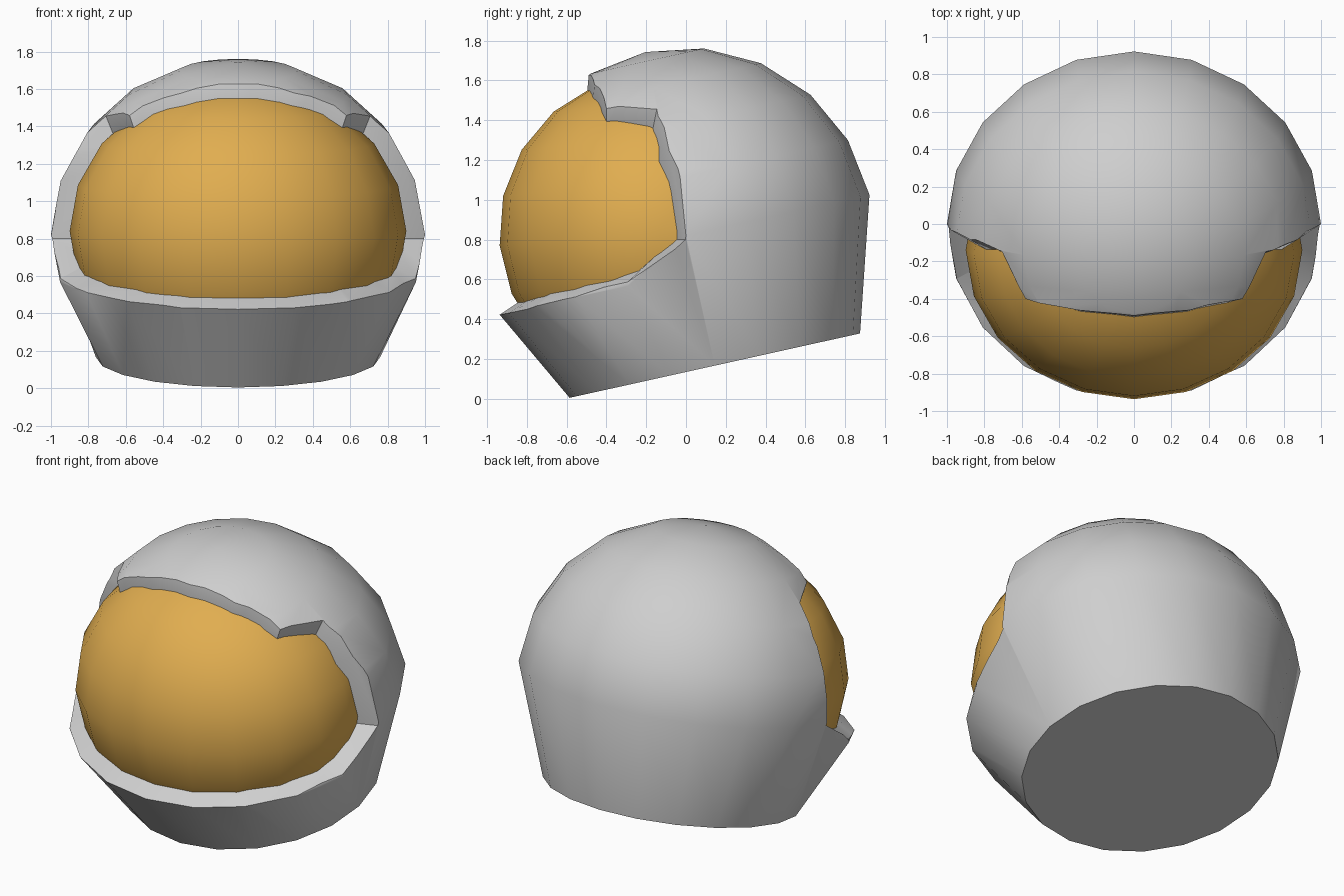
import bpy, bmesh, math
from mathutils import Vector, Matrix

if "Cube" in bpy.data.objects:
    bpy.data.objects.remove(bpy.data.objects["Cube"], do_unlink=True)

SEG = 20
TILT = math.radians(12.5)
CENTRE = Vector((0, 0, 0.82))


def material(name, colour):
    mat = bpy.data.materials.new(name)
    mat.use_nodes = True
    mat.diffuse_color = colour
    mat.node_tree.nodes["Principled BSDF"].inputs["Base Color"].default_value = colour
    return mat


def finish(name, bm, mat=None):
    bmesh.ops.recalc_face_normals(bm, faces=bm.faces)
    mesh = bpy.data.meshes.new(name)
    bm.to_mesh(mesh)
    bm.free()
    obj = bpy.data.objects.new(name, mesh)
    bpy.context.collection.objects.link(obj)
    if mat:
        mesh.materials.append(mat)
    return obj


def smooth(obj, degrees):
    bpy.ops.object.select_all(action='DESELECT')
    obj.select_set(True)
    bpy.context.view_layer.objects.active = obj
    bpy.ops.object.shade_smooth_by_angle(angle=math.radians(degrees))


def bridge(bm, a, b):
    n = len(a)
    for i in range(n):
        j = (i + 1) % n
        bm.faces.new((a[i], a[j], b[j], b[i]))


def fan(bm, ring, tip):
    for i in range(len(ring)):
        bm.faces.new((ring[i], ring[(i + 1) % len(ring)], tip))


grey = material("light_grey", (0.62, 0.62, 0.62, 1))
gold = material("gold", (0.75, 0.42, 0.08, 1))

# Helmet shell: tilted dome, chin lip and tapered neck
bm = bmesh.new()
tilt = Matrix.Rotation(TILT, 3, 'X')


def shell_ring(rx, ry, height, chin=0):
    ring = []
    for i in range(SEG):
        a = math.tau * i / SEG
        p = CENTRE + tilt @ Vector((rx * math.sin(a), -ry * math.cos(a), height))
        if chin and math.cos(a) > 0.1:
            p.y = -0.94 * math.cos(a)
            p.z -= chin
        ring.append(bm.verts.new(p))
    return ring


rings = []
for k in range(1, 6):
    lat = math.radians(18 * k)
    rings.append(shell_ring(math.sin(lat), 0.945 * math.sin(lat),
                            0.945 * math.cos(lat), 0.19 if k == 5 else 0))
rings.append(shell_ring(0.76, 0.748, -0.67))
for a, b in zip(rings, rings[1:]):
    bridge(bm, a, b)
fan(bm, rings[0], bm.verts.new(CENTRE + tilt @ Vector((0, 0, 0.945))))
bm.faces.new(rings[-1])
shell = finish("helmet_shell", bm, grey)

# Face opening: outer edge and inner edge, brow to chin, left half
opening = [
    ((0, -.49, 1.62), (0, -.5, 1.51)),
    ((.3, -.46, 1.58), (.28, -.47, 1.475)),
    ((.58, -.4, 1.46), (.55, -.4, 1.37)),
    ((.7, -.15, 1.44), (.66, -.17, 1.34)),
    ((.88, -.08, 1.25), (.8, -.13, 1.2)),
    ((1, 0, .8), (.89, -.04, .8)),
    ((.96, -.3, .58), (.85, -.24, .64)),
    ((.82, -.55, .51), (.73, -.5, .57)),
    ((.6, -.76, .46), (.55, -.69, .52)),
    ((.31, -.89, .43), (.29, -.8, .49)),
    ((0, -.94, .42), (0, -.85, .48)),
]
pairs = [(Vector(o), Vector(i)) for o, i in opening]
flip = Matrix.Diagonal((-1, 1, 1))
pairs += [(flip @ o, flip @ i) for o, i in pairs[-2:0:-1]]
bm = bmesh.new()
outer = [bm.verts.new(o + (o - i)) for o, i in pairs]
inner = [bm.verts.new(i - (o - i) * 0.6) for o, i in pairs]
bridge(bm, outer, inner)
fan(bm, outer, bm.verts.new((0, -3, 1)))
fan(bm, inner, bm.verts.new((0, -0.2, 0.85)))
cutter = finish("opening_cutter", bm)

cut = shell.modifiers.new("opening", 'BOOLEAN')
cut.operation = 'DIFFERENCE'
cut.solver = 'EXACT'
cut.object = cutter
bpy.context.view_layer.objects.active = shell
shell.select_set(True)
bpy.ops.object.modifier_apply(modifier=cut.name)
bpy.data.objects.remove(cutter, do_unlink=True)
smooth(shell, 40)

# Visor: squashed ball, trimmed where the shell hides it
bm = bmesh.new()
bmesh.ops.create_uvsphere(bm, u_segments=SEG, v_segments=10, radius=1)
bmesh.ops.transform(bm, verts=bm.verts, matrix=(
    Matrix.Translation((0, -0.14, 0.84)) @ Matrix.Rotation(math.radians(5), 4, 'X')
    @ Matrix.Diagonal((0.9, 0.8, 0.8, 1)) @ Matrix.Rotation(math.pi / 2, 4, 'Z')))
for point, normal in (((0, 0, 0.3), (0, 0, -1)), ((0, 0.1, 0), (0, 1, 0))):
    bmesh.ops.bisect_plane(bm, geom=bm.verts[:] + bm.edges[:] + bm.faces[:],
                           plane_co=point, plane_no=normal, clear_outer=True)
visor = finish("visor", bm, gold)
smooth(visor, 40)
